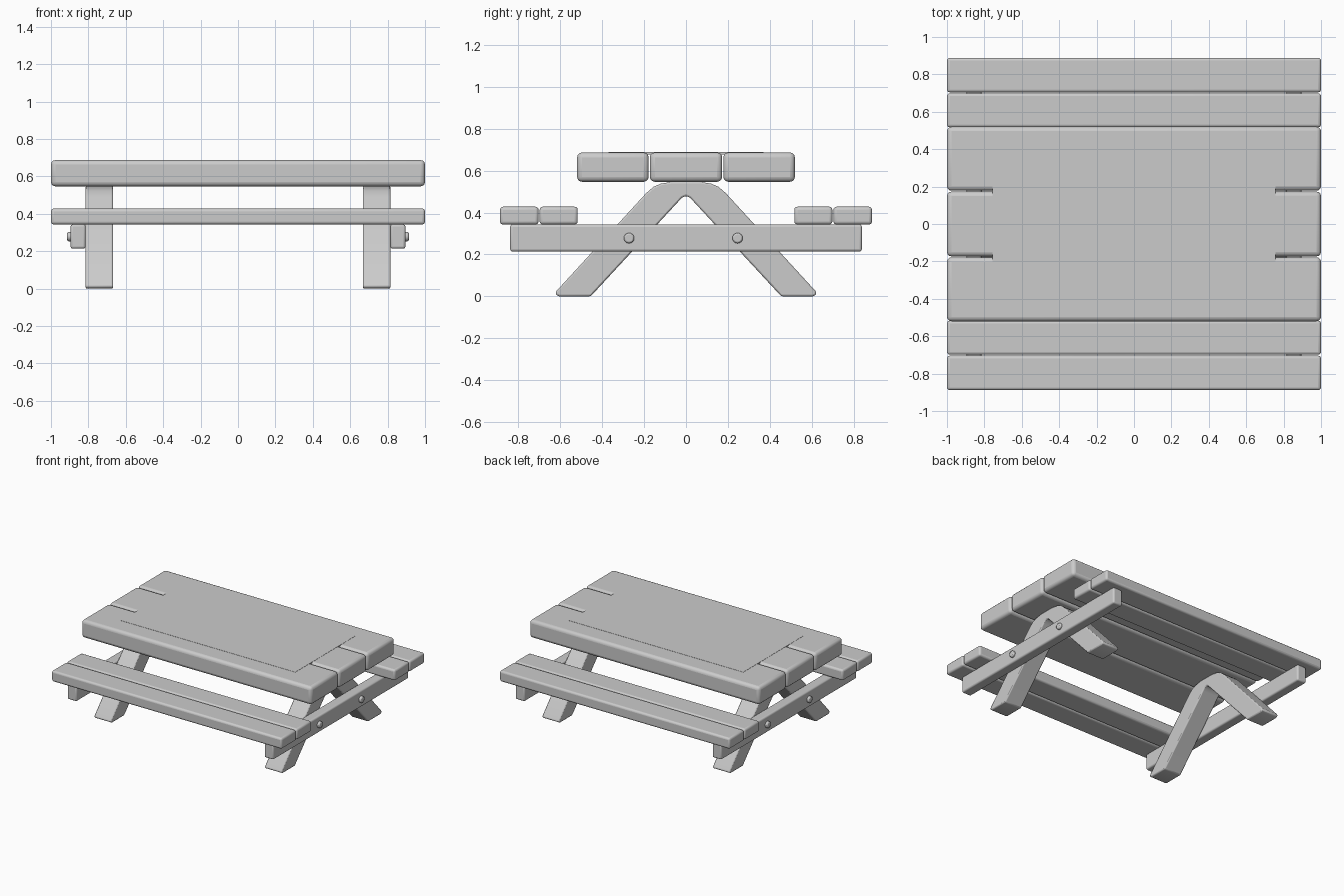
import bpy, bmesh, math
from mathutils import Matrix

if "Cube" in bpy.data.objects:
    bpy.data.objects.remove(bpy.data.objects["Cube"])


def finish(name, bm, bevel, segments=3):
    bmesh.ops.recalc_face_normals(bm, faces=bm.faces)
    me = bpy.data.meshes.new(name)
    bm.to_mesh(me)
    bm.free()
    ob = bpy.data.objects.new(name, me)
    bpy.context.collection.objects.link(ob)
    if bevel:
        mod = ob.modifiers.new("rounded_edges", "BEVEL")
        mod.width = bevel
        mod.segments = segments
        mod.limit_method = "ANGLE"
        mod.angle_limit = math.radians(40)
    bpy.ops.object.select_all(action="DESELECT")
    ob.select_set(True)
    bpy.context.view_layer.objects.active = ob
    bpy.ops.object.shade_smooth_by_angle(angle=math.radians(35))
    return ob


def box(name, x, y, z, bevel):
    bm = bmesh.new()
    bmesh.ops.create_cube(bm, size=1)
    for v in bm.verts:
        v.co = [(lo + hi) / 2 + c * (hi - lo) for c, (lo, hi) in zip(v.co, (x, y, z))]
    return finish(name, bm, bevel)


# Tabletop planks and the thin panel laid over them
for i, y in enumerate([(-0.52, -0.178), (-0.173, 0.173), (0.178, 0.52)]):
    box(f"tabletop_plank_{i + 1}", (-1, 1), y, (0.547, 0.687), 0.024)
box("tabletop_panel", (-0.757, 0.757), (-0.37, 0.37), (0.677, 0.6885), 0)

# Seat planks, front and back
for side, s in (("front", -1), ("back", 1)):
    for part, a, b in (("inner", 0.517, 0.699), ("outer", 0.704, 0.888)):
        box(f"{side}_{part}_seat_plank", (-1, 1), sorted((s * a, s * b)), (0.343, 0.428), 0.015)

# Bent leg outline (one half, outer edge then inner edge)
outer = [(0.455, 0.002), (0.605, 0.002), (0.624, 0.012), (0.618, 0.028), (0.19, 0.495),
         (0.155, 0.525), (0.12, 0.54), (0.06, 0.55)]
inner = [(0.035, 0.456), (0.018, 0.474)]
outline = (outer + [(-y, z) for y, z in reversed(outer)]
           + [(-y, z) for y, z in inner] + [(0, 0.482)] + inner[::-1])

# End frames: legs, cross beam and bolts, rotated to the other end
for side, turn in (("right", 0), ("left", math.pi)):
    bm = bmesh.new()
    rim = [bm.verts.new((0.667, y, max(z - 0.002, 0))) for y, z in outline]
    face = bm.faces.new(rim)
    ext = bmesh.ops.extrude_face_region(bm, geom=[face])
    moved = [g for g in ext["geom"] if isinstance(g, bmesh.types.BMVert)]
    bmesh.ops.translate(bm, verts=moved, vec=(0.148, 0, 0))
    parts = [finish(f"{side}_legs", bm, 0.008, 2)]
    parts.append(box(f"{side}_cross_beam", (0.815, 0.895), (-0.84, 0.84), (0.214, 0.343), 0.012))
    for i, y in enumerate((-0.272, 0.246)):
        bm = bmesh.new()
        bmesh.ops.create_cone(bm, cap_ends=True, segments=16, radius1=0.025, radius2=0.025,
                              depth=0.04, matrix=Matrix.Translation((0.893, y, 0.278))
                              @ Matrix.Rotation(math.pi / 2, 4, "Y"))
        parts.append(finish(f"{side}_bolt_{i + 1}", bm, 0.008, 2))
    for ob in parts:
        ob.data.transform(Matrix.Rotation(turn, 4, "Z"))
